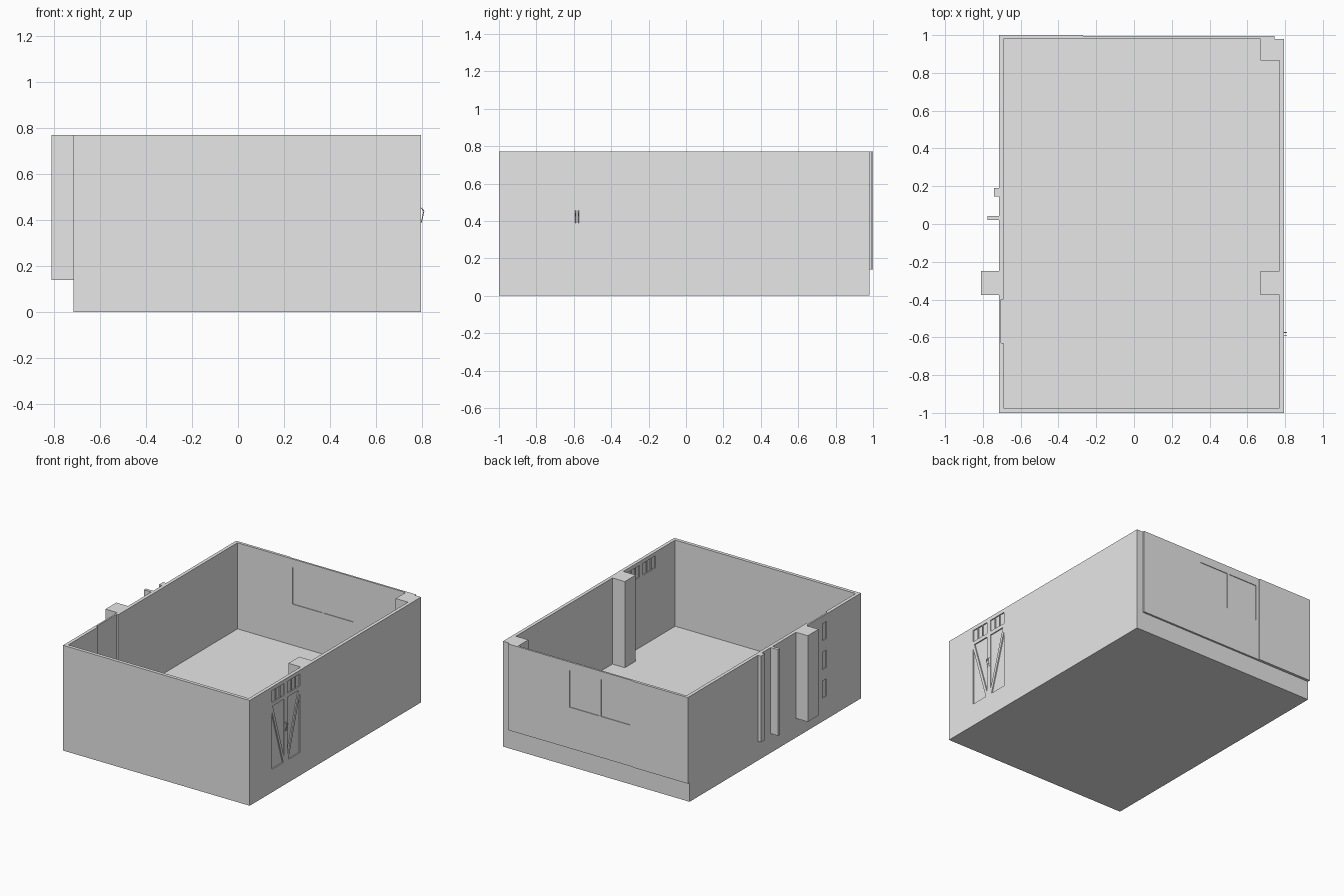
import bpy
import bmesh

if "Cube" in bpy.data.objects:
    bpy.data.objects.remove(bpy.data.objects["Cube"], do_unlink=True)

grey = bpy.data.materials.new("plain_grey")
grey.use_nodes = True
grey.diffuse_color = (0.8, 0.8, 0.8, 1)
grey.node_tree.nodes["Principled BSDF"].inputs["Base Color"].default_value = (0.8, 0.8, 0.8, 1)

# Main sizes
LEFT, RIGHT, FRONT, BACK = 0.795, -0.715, -1.0, 0.98
FLOOR, TOP, WALL = 0.14, 0.77, 0.025
DOOR_Y = -0.583


def prisms(name, axis, parts):
    """One object from (outline, low, high) parts extruded along an axis."""
    bm = bmesh.new()
    for outline, low, high in parts:
        rings = []
        for h in (low, high):
            ring = []
            for a, b in outline:
                co = [a, b]
                co.insert("xyz".index(axis), h)
                ring.append(bm.verts.new(co))
            rings.append(ring)
            bm.faces.new(ring)
        n = len(outline)
        for i in range(n):
            j = (i + 1) % n
            bm.faces.new((rings[0][i], rings[0][j], rings[1][j], rings[1][i]))
    bmesh.ops.recalc_face_normals(bm, faces=bm.faces[:])
    mesh = bpy.data.meshes.new(name)
    bm.to_mesh(mesh)
    bm.free()
    mesh.materials.append(grey)
    obj = bpy.data.objects.new(name, mesh)
    bpy.context.collection.objects.link(obj)
    return obj


def rect(a0, a1, b0, b1):
    return [(a0, b0), (a1, b0), (a1, b1), (a0, b1)]


def cut(target, axis, parts):
    """Carve the parts out of the target."""
    cutter = prisms("cutter", axis, parts)
    cutter.hide_render = True
    mod = target.modifiers.new("cut", "BOOLEAN")
    mod.operation = "DIFFERENCE"
    mod.solver = "EXACT"
    mod.object = cutter
    bpy.context.view_layer.objects.active = target
    bpy.ops.object.modifier_apply(modifier=mod.name)
    bpy.data.objects.remove(cutter, do_unlink=True)


# Floor slab with three walls; the room has a shallow niche in the right wall
shell = prisms("floor_and_walls", "z", [(rect(RIGHT, LEFT, FRONT, BACK), 0, TOP)])
x0, x1, y0 = RIGHT + WALL, LEFT - WALL, FRONT + WALL
niche = RIGHT + 0.012
room = [(x0, y0), (x1, y0), (x1, 1.1), (x0, 1.1),
        (x0, -0.4), (niche, -0.4), (niche, -0.63), (x0, -0.63)]
cut(shell, "z", [(room, FLOOR, 1)])

# Double door: small panes above, braced panels below, mirrored per leaf
panes, panels = [], []
for side in (-1, 1):
    def leaf(points):
        return [(DOOR_Y + side * d, z) for d, z in points]
    for k in range(3):
        d = 0.018 + k * 0.049
        panes.append(leaf(rect(d, d + 0.046, 0.655, 0.742)))
    panels.append(leaf([(0.018, 0.2), (0.15, 0.628), (0.018, 0.628)]))
    panels.append(leaf([(0.03, 0.168), (0.162, 0.168), (0.162, 0.595)]))
cut(shell, "x", [(p, LEFT - 0.008, 0.9) for p in panes + panels])
cut(shell, "x", [(p, 0.7, x1 + 0.008) for p in panes])

# Slits in the niche wall
cut(shell, "x", [(rect(y - 0.022, y + 0.022, z, z + 0.125), -0.9, RIGHT + 0.006)
                 for y in (-0.58, -0.45) for z in (0.17, 0.38, 0.59)])

# Back wall in two thicknesses, overhanging the slab
outline = [(RIGHT, BACK), (0.745, BACK), (0.745, 0.994),
           (-0.27, 0.994), (-0.27, 1.0), (RIGHT, 1.0)]
back_wall = prisms("back_wall", "z", [(outline, FLOOR, TOP)])
windows = [rect(-0.245, -0.008, 0.44, 0.71), rect(0.008, 0.245, 0.44, 0.71)]
cut(back_wall, "y", [(w, 0.989, 1.1) for w in windows])
cut(back_wall, "y", [(w, 0.9, 0.985) for w in windows])

# Pillars inside and outside
for name, bounds in {
    "corner_pillar": (0.67, x1, 0.865, BACK),
    "inner_pillar": (0.67, x1, -0.375, -0.25),
    "outer_pillar": (-0.81, RIGHT, -0.375, -0.25),
    "outer_fin": (-0.775, RIGHT, 0.02, 0.042),
    "outer_pilaster": (-0.74, RIGHT, 0.145, 0.19),
}.items():
    prisms(name, "z", [(rect(*bounds), FLOOR, TOP)])

# Bent door handles
for side, name in ((-1, "front_handle"), (1, "rear_handle")):
    curve = bpy.data.curves.new(name, "CURVE")
    curve.dimensions = "3D"
    curve.bevel_depth = 0.002
    curve.bevel_resolution = 0
    curve.use_fill_caps = True
    path = [(LEFT, 0.455), (0.808, 0.44), (0.797, 0.39)]
    spline = curve.splines.new("POLY")
    spline.points.add(len(path) - 1)
    for point, (x, z) in zip(spline.points, path):
        point.co = (x, DOOR_Y + side * 0.008, z, 1)
    curve.materials.append(grey)
    bpy.context.collection.objects.link(bpy.data.objects.new(name, curve))
